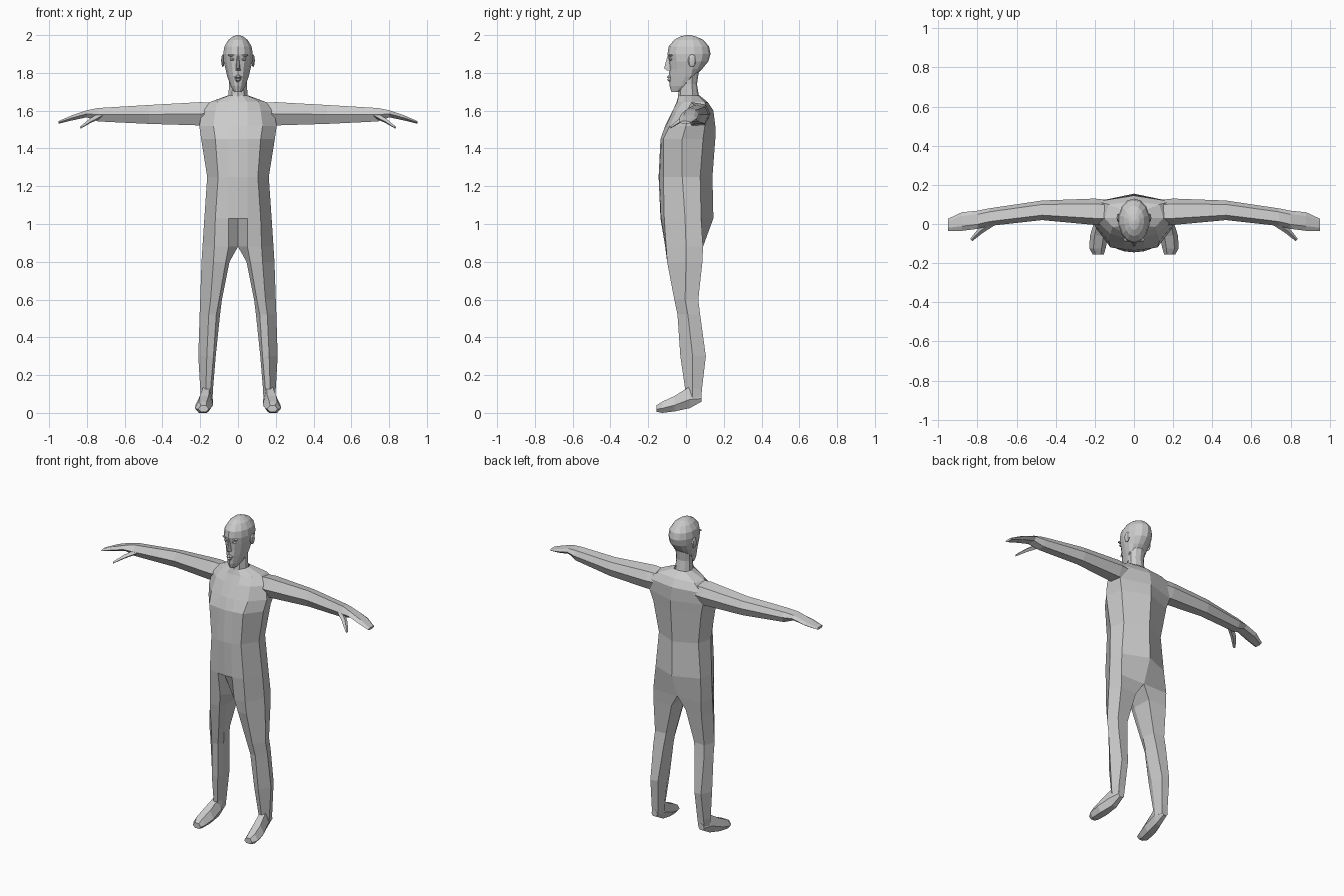
import bpy, bmesh, math

skin = bpy.data.materials.new("plain_grey")
skin.diffuse_color = (0.6, 0.6, 0.6, 1)


def finish(name, bm, mirror):
    """Turn a bmesh into a flat shaded object, optionally mirrored across x."""
    bmesh.ops.recalc_face_normals(bm, faces=bm.faces)
    mesh = bpy.data.meshes.new(name)
    bm.to_mesh(mesh)
    bm.free()
    mesh.materials.append(skin)
    ob = bpy.data.objects.new(name, mesh)
    bpy.context.collection.objects.link(ob)
    if mirror:
        mod = ob.modifiers.new("mirror", 'MIRROR')
        mod.use_clip = True
        mod.merge_threshold = 0.0005
    return ob


def bridge(bm, a, b, closed=True):
    n = len(a)
    for i in range(n if closed else n - 1):
        j = (i + 1) % n
        bm.faces.new((a[i], a[j], b[j], b[i]))


def loft(name, rings, mirror=True):
    """Closed, capped skin through a list of point rings."""
    bm = bmesh.new()
    loops = [[bm.verts.new(p) for p in r] for r in rings]
    for a, b in zip(loops, loops[1:]):
        bridge(bm, a, b)
    bm.faces.new(loops[0])
    bm.faces.new(loops[-1])
    return finish(name, bm, mirror)


def oval(z, w, yf, yb, n=14, yc=0.02):
    """Horizontal ring with separate front and back depth."""
    yc = min(max(yc, yf + 0.01), yb - 0.01)
    pts = []
    for i in range(n):
        a = 2 * math.pi * i / n
        c = math.cos(a)
        pts.append((w * math.sin(a), yc + c * ((yb - yc) if c > 0 else (yc - yf)), z))
    return pts


# Torso half rings: front centre, front inner, front corner, side, back corner, back centre
torso = [
    (1.68, (0, -.04), (.025, -.035), (.045, -.01), (.055, .03), (.04, .065), (0, .072)),
    (1.645, (0, -.05), (.05, -.045), (.11, -.015), (.15, .03), (.13, .1), (0, .115)),
    (1.60, (0, -.07), (.05, -.07), (.12, -.05), (.19, .015), (.19, .115), (0, .145)),
    (1.52, (0, -.11), (.05, -.105), (.13, -.085), (.205, 0), (.19, .1), (0, .155)),
    (1.45, (0, -.135), (.05, -.13), (.12, -.12), (.195, -.02), (.17, .09), (0, .155)),
    (1.25, (0, -.145), (.05, -.14), (.105, -.12), (.163, -.02), (.14, .075), (0, .14)),
    (1.03, (0, -.135), (.05, -.132), (.12, -.115), (.178, -.005), (.16, .08), (0, .145)),
    (.88, (0, -.045), (.05, -.11), (.125, -.105), (.188, 0), (.17, .09), (0, .09)),
]
# Leg rings carry the same six points on around the inner thigh
leg = [
    (.80, (.045, -.05), (.065, -.095), (.13, -.1), (.193, 0), (.17, .087), (.05, .075)),
    (.60, (.085, -.02), (.1, -.055), (.145, -.062), (.2, -.005), (.175, .065), (.1, .06)),
    (.52, (.095, -.01), (.115, -.04), (.155, -.045), (.203, .01), (.18, .075), (.11, .07)),
    (.30, (.118, .02), (.13, -.02), (.165, -.03), (.21, .035), (.18, .105), (.13, .1)),
    (.13, (.132, .03), (.145, 0), (.17, -.005), (.2, .035), (.185, .085), (.14, .085)),
    (.07, (.135, .03), (.145, .01), (.17, .005), (.195, .035), (.185, .08), (.145, .08)),
]
bm = bmesh.new()
loops = [[bm.verts.new((x, y, r[0])) for x, y in r[1:]] for r in torso + leg]
for k in range(len(loops) - 1):
    bridge(bm, loops[k], loops[k + 1], closed=k >= len(torso) - 1)
bm.faces.new(loops[-1])
finish("torso_and_legs", bm, True)

# Feet: y, inner x, outer x, bottom, top
foot = []
for y, xi, xo, zb, zt in [(.083, .145, .188, .06, .1), (.02, .133, .2, .025, .14),
                          (-.06, .132, .225, .008, .09), (-.125, .145, .228, 0, .06),
                          (-.157, .155, .21, .006, .04)]:
    d = (xo - xi) * .25
    m = zb + (zt - zb) * .4
    foot.append([(xi + d, y, zb), (xo - d, y, zb), (xo, y, m),
                 (xo - d, y, zt), (xi + d, y, zt), (xi, y, m)])
loft("foot", foot)

# Arms and flat hands: x, front, back, bottom, top
arm = []
for x, yf, yb, zb, zt in [(.1, 0, .12, 1.53, 1.64), (.2, -.005, .13, 1.522, 1.645),
                          (.47, .02, .12, 1.53, 1.63), (.74, -.01, .08, 1.543, 1.614),
                          (.80, -.025, .068, 1.565, 1.602), (.88, -.035, .06, 1.548, 1.575),
                          (.95, -.035, .027, 1.531, 1.545)]:
    d, m = yb - yf, (zb + zt) / 2
    arm.append([(x, yf, m), (x, yf + d * .25, zt), (x, yf + d * .8, zt - (zt - zb) * .1),
                (x, yb, m), (x, yf + d * .8, zb), (x, yf + d * .25, zb)])
loft("arm_and_hand", arm)

# Thumbs
thumb = []
for x, y, z, r in [(.73, .005, 1.575, .02), (.785, -.035, 1.545, .016), (.832, -.082, 1.512, .008)]:
    thumb.append([(x - r * .7, y - r * .7, z), (x, y, z + r * .8),
                  (x + r * .7, y + r * .7, z), (x, y, z - r * .8)])
loft("thumb", thumb)

# Neck and head
loft("neck", [oval(*r, n=10) for r in [(1.64, .062, -.04, .08), (1.68, .053, -.042, .068),
                                       (1.74, .05, -.036, .058), (1.82, .055, -.03, .07)]], False)
loft("head", [oval(*r) for r in [
    (1.70, .02, -.078, -.035), (1.73, .04, -.087, .0), (1.78, .058, -.09, .045),
    (1.82, .068, -.088, .085), (1.86, .078, -.09, .118), (1.90, .08, -.098, .13),
    (1.94, .074, -.092, .122), (1.975, .052, -.062, .092), (1.993, .028, -.03, .052),
    (2.0, .006, 0, .022)]], False)

# Nose and lips: z, half width, front, back
loft("nose", [[(-w, b, z), (-w * .4, f, z), (w * .4, f, z), (w, b, z)] for z, w, f, b in
              [(1.89, .008, -.098, -.08), (1.825, .013, -.116, -.075), (1.812, .017, -.1, -.075)]], False)
loft("lips", [[(-w, b, z), (-w * .4, f, z), (w * .4, f, z), (w, b, z)] for z, w, f, b in
              [(1.788, .012, -.092, -.07), (1.778, .026, -.102, -.068), (1.771, .024, -.093, -.068),
               (1.763, .022, -.1, -.068), (1.752, .012, -.088, -.068)]], False)


def blob(name, loc, size, seg=8):
    """Small faceted ellipsoid, mirrored to the other side."""
    bm = bmesh.new()
    bmesh.ops.create_uvsphere(bm, u_segments=seg, v_segments=6, radius=1)
    for v in bm.verts:
        v.co = [l + s * c for l, s, c in zip(loc, size, v.co)]
    finish(name, bm, True)


blob("eye", (.03, -.078, 1.873), (.014, .012, .008))
blob("brow", (.032, -.08, 1.893), (.022, .012, .006))
blob("ear", (.08, .032, 1.865), (.009, .022, .034))
